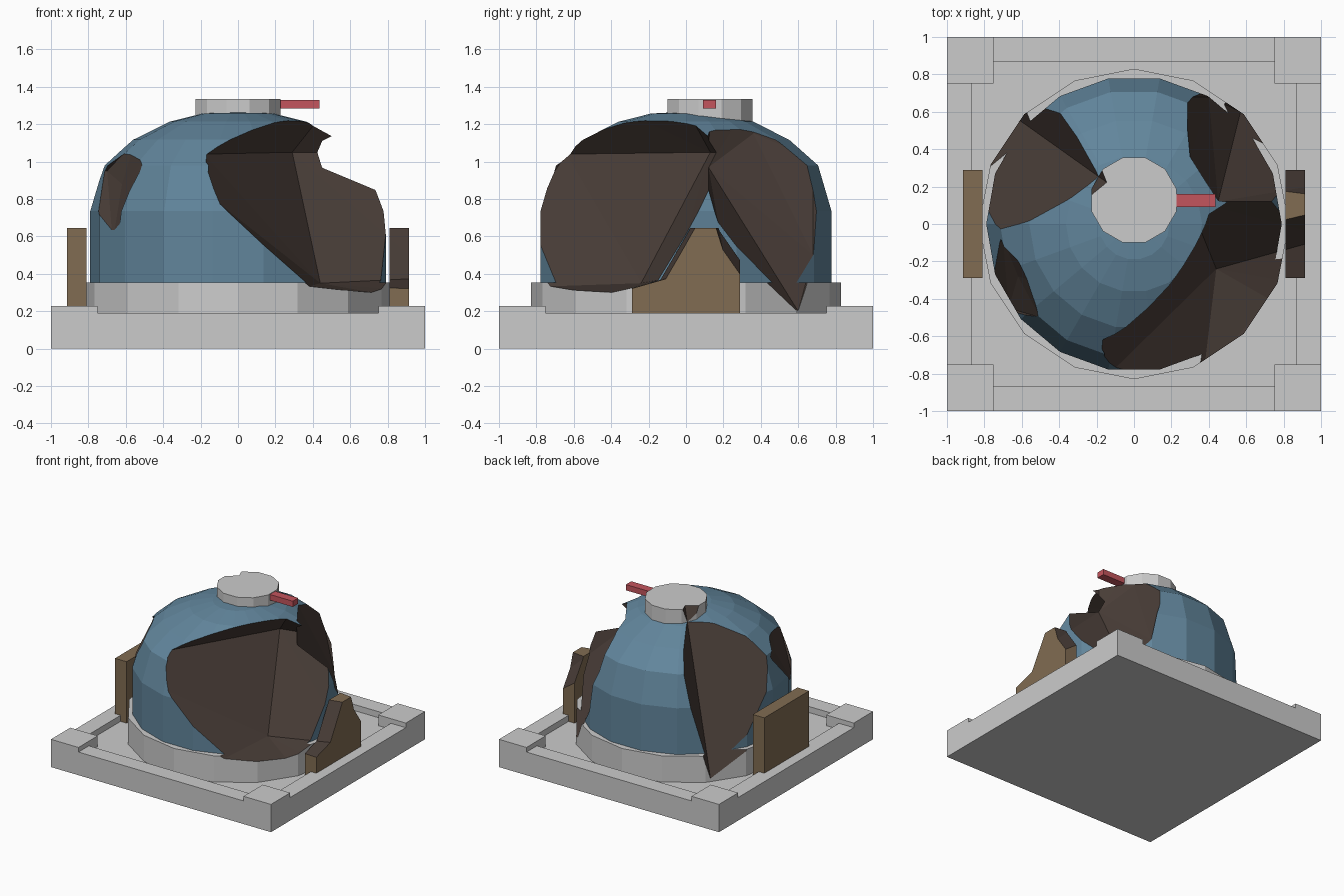
import bpy, bmesh
from math import sin, cos, pi

if "Cube" in bpy.data.objects:
    bpy.data.objects.remove(bpy.data.objects["Cube"])


def material(name, rgb):
    m = bpy.data.materials.new(name)
    m.diffuse_color = (*rgb, 1)
    m.use_nodes = True
    m.node_tree.nodes["Principled BSDF"].inputs["Base Color"].default_value = m.diffuse_color
    return m


BLUE = material("dome_blue", (0.12, 0.235, 0.33))
TAN = material("panel_tan", (0.22, 0.15, 0.085))
BROWN = material("broken_brown", (0.065, 0.046, 0.038))
RED = material("marker_red", (0.55, 0.09, 0.11))


def add_object(name, bm, mats=()):
    bmesh.ops.recalc_face_normals(bm, faces=bm.faces[:])
    me = bpy.data.meshes.new(name)
    bm.to_mesh(me)
    bm.free()
    for m in mats:
        me.materials.append(m)
    ob = bpy.data.objects.new(name, me)
    bpy.context.collection.objects.link(ob)
    return ob


def box(name, lo, hi, mats=()):
    bm = bmesh.new()
    bmesh.ops.create_cube(bm, size=1)
    for v in bm.verts:
        v.co = [(l + h) / 2 + c * (h - l) for l, h, c in zip(lo, hi, v.co)]
    return add_object(name, bm, mats)


def lathe(name, profile, sides, mats=(), center=(0, 0), turn=0.0):
    """Closed solid from (radius, z) rings, capped at both ends."""
    bm = bmesh.new()
    rings = []
    for r, z in profile:
        rings.append([bm.verts.new((center[0] + r * cos(2 * pi * (i + turn) / sides),
                                    center[1] + r * sin(2 * pi * (i + turn) / sides), z))
                      for i in range(sides)])
    for a, b in zip(rings, rings[1:]):
        for i in range(sides):
            j = (i + 1) % sides
            bm.faces.new((a[i], a[j], b[j], b[i]))
    bm.faces.new(rings[0][::-1])
    bm.faces.new(rings[-1])
    return add_object(name, bm, mats)


def chunk(name, points):
    """Convex cutter; its faces use the second slot, so cuts come out brown."""
    bm = bmesh.new()
    for p in points:
        bm.verts.new(p)
    bmesh.ops.convex_hull(bm, input=bm.verts[:])
    bmesh.ops.delete(bm, geom=[v for v in bm.verts if not v.link_faces], context='VERTS')
    for f in bm.faces:
        f.material_index = 1
    ob = add_object(name, bm, (None, BROWN))
    ob.hide_render = True
    return ob


# Base plate: floor, low rims and raised corner blocks
FLOOR, RIM, CORNER = 0.14, 0.19, 0.228
box("base_floor", (-1, -1, 0), (1, 1, FLOOR))
for s, side in ((-1, "a"), (1, "b")):
    a, b = sorted((s * 0.865, s))
    box("rim_x_" + side, (a, -0.75, FLOOR), (b, 0.75, RIM))
    box("rim_y_" + side, (-0.75, a, FLOOR), (0.75, b, RIM))
    for t, end in ((-1, "front"), (1, "back")):
        x0, x1 = sorted((s * 0.75, s))
        y0, y1 = sorted((t * 0.75, t))
        box(f"corner_block_{end}_{side}", (x0, y0, FLOOR), (x1, y1, CORNER))

# Drum, dome, cap, side panels
drum = lathe("drum", [(0.83, FLOOR), (0.83, 0.355)], 16, (None, BROWN))
dome = lathe("dome", [(0.79, 0.35), (0.79, 0.735), (0.717, 0.98), (0.56, 1.117),
                      (0.364, 1.214), (0.19, 1.257), (0.04, 1.265)], 18, (BLUE, BROWN))
cap = lathe("cap", [(0.235, 1.215), (0.235, 1.335)], 12, (None, BROWN), (0, 0.128), 0.5)
box("side_panel_left", (-0.915, -0.29, FLOOR), (-0.81, 0.29, 0.645), (TAN,))
panel = box("side_panel_right", (0.81, -0.29, FLOOR), (0.915, 0.29, 0.645), (TAN, BROWN))

# Red marker bar on the cap
box("marker_bar", (0.2, 0.09, 1.283), (0.435, 0.16, 1.33), (RED,))

# Broken-out chunks
front_right = chunk("cut_front_right", [
    (-0.18, -0.64, 1.04), (0.29, 0.13, 1.05), (0.44, -0.24, 0.35), (0.37, -0.82, 0.33),
    (-0.13, -0.8, 0.8), (0.72, -0.4, 0.3), (1.05, -0.35, 0.3), (1.05, -0.07, 0.38),
    (1.05, 0.31, 1.05), (0.7, -0.155, 1.57), (0.21, -0.94, 1.56), (0.5, -1.1, 0.33),
    (1.05, -0.9, 0.33)])
back_right = chunk("cut_back_right", [
    (0.27, 0.68, 1.02), (0.4, 0.68, 0.5), (0.57, 0.6, 0.2), (0.3, 0.36, 1.15),
    (0.45, 0.12, 0.97), (0.45, 0.13, 1.35), (0.3, 0.36, 1.35), (0.28, 0.66, 1.3),
    (1.05, 0.12, 0.72), (1.05, 0.22, 0.4), (1.05, 0.9, 0.2), (0.7, 1.0, 0.6),
    (0.6, 0.9, 1.3), (1.0, 0.05, 1.35)])
E1, E2 = (-0.1, 0.19, 1.45), (-0.62, 0.56, 0.14)
wedge = [E1, E2]
for e in (E1, E2):
    wedge.append((e[0] - 0.61, e[1] - 0.5, e[2]))
    wedge.append((e[0] - 0.4, e[1] + 1.0, e[2]))
    wedge.append((e[0] - 1.2, e[1] + 0.6, e[2]))
back_left = chunk("cut_back_left", wedge)
front_left = chunk("cut_front_left", [
    (-0.5, -0.5, 1.01), (-0.7, -0.08, 0.95), (-0.67, -0.45, 0.57), (-0.62, -0.28, 0.88),
    (-0.55, -0.3, 1.11), (-0.81, -0.2, 0.75), (-0.95, -0.6, 0.75), (-0.8, -0.5, 1.25),
    (-0.9, -0.1, 0.95)])
cutters = [front_right, back_right, back_left, front_left]

# Subtract the chunks and bake the result
for ob in (drum, dome, cap, panel):
    for c in cutters:
        mod = ob.modifiers.new(c.name, 'BOOLEAN')
        mod.operation = 'DIFFERENCE'
        mod.solver = 'EXACT'
        mod.object = c
    bpy.context.view_layer.update()
    dg = bpy.context.evaluated_depsgraph_get()
    baked = bpy.data.meshes.new_from_object(ob.evaluated_get(dg))
    ob.modifiers.clear()
    ob.data = baked
for c in cutters:
    bpy.data.objects.remove(c)
